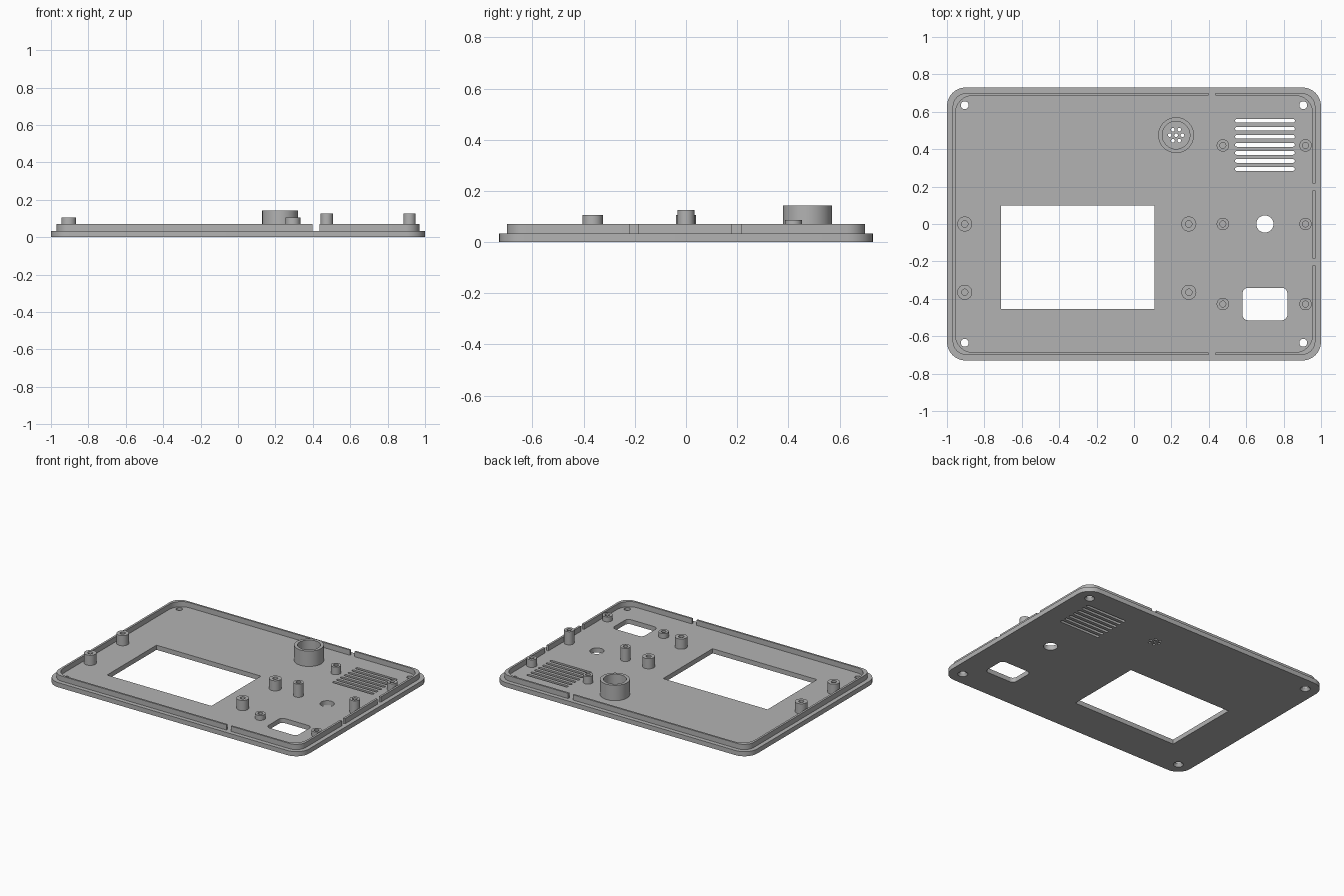
import bpy, bmesh
from math import sin, cos, pi, radians

cube = bpy.data.objects.get("Cube")
if cube:
    bpy.data.objects.remove(cube)

grey = bpy.data.materials.new("grey plastic")
grey.use_nodes = True
grey.diffuse_color = (0.45, 0.45, 0.45, 1)
grey.node_tree.nodes["Principled BSDF"].inputs["Base Color"].default_value = (0.45, 0.45, 0.45, 1)

FLOOR, LIP_TOP = 0.033, 0.07


def circle(x, y, r, n=32):
    return [(x + r * cos(2 * pi * i / n), y + r * sin(2 * pi * i / n)) for i in range(n)]


def rounded(x, y, hx, hy, r, n=8):
    """Rectangle outline with rounded corners, given by centre and half sizes."""
    pts = []
    for k, (sx, sy) in enumerate([(1, 1), (-1, 1), (-1, -1), (1, -1)]):
        for i in range(n + 1):
            a = pi / 2 * (k + i / n)
            pts.append((x + sx * (hx - r) + r * cos(a), y + sy * (hy - r) + r * sin(a)))
    return pts


def add_object(name, mesh):
    obj = bpy.data.objects.new(name, mesh)
    bpy.context.collection.objects.link(obj)
    return obj


def slab(name, outlines, z0, z1):
    """Extrude a filled outline; inner outlines become holes."""
    curve = bpy.data.curves.new(name, 'CURVE')
    curve.dimensions = '2D'
    curve.fill_mode = 'BOTH'
    curve.extrude = (z1 - z0) / 2
    for pts in outlines:
        spline = curve.splines.new('POLY')
        spline.points.add(len(pts) - 1)
        for p, (x, y) in zip(spline.points, pts):
            p.co = (x, y, 0, 1)
        spline.use_cyclic_u = True
    temp = add_object("temp", curve)
    deps = bpy.context.evaluated_depsgraph_get()
    mesh = bpy.data.meshes.new_from_object(temp.evaluated_get(deps))
    bpy.data.objects.remove(temp)
    bm = bmesh.new()
    bm.from_mesh(mesh)
    bmesh.ops.remove_doubles(bm, verts=bm.verts, dist=1e-5)
    bmesh.ops.recalc_face_normals(bm, faces=bm.faces)
    bmesh.ops.translate(bm, verts=bm.verts, vec=(0, 0, (z0 + z1) / 2))
    bm.to_mesh(mesh)
    bm.free()
    mesh.materials.clear()
    mesh.materials.append(grey)
    obj = add_object(name, mesh)
    bpy.ops.object.select_all(action='DESELECT')
    obj.select_set(True)
    bpy.context.view_layer.objects.active = obj
    bpy.ops.object.shade_smooth_by_angle(angle=radians(30))
    return obj


def cut(obj, name, bm):
    """Subtract a helper mesh from an object."""
    mesh = bpy.data.meshes.new(name)
    bm.to_mesh(mesh)
    bm.free()
    mesh.materials.append(grey)
    cutter = add_object(name, mesh)
    cutter.hide_render = True
    cutter.hide_viewport = True
    cutter.display_type = 'WIRE'
    mod = obj.modifiers.new(name, 'BOOLEAN')
    mod.operation = 'DIFFERENCE'
    mod.solver = 'EXACT'
    mod.object = cutter


# Panel with screen, button, socket, vent, sound and screw openings
screws = [(sx * 0.905, sy * 0.635) for sx in (-1, 1) for sy in (-1, 1)]
outlines = [rounded(0, 0, 1, 0.73, 0.1),
            [(-0.71, -0.455), (0.11, -0.455), (0.11, 0.1), (-0.71, 0.1)],
            circle(0.7, 0, 0.046),
            rounded(0.7, -0.428, 0.12, 0.087, 0.03)]
outlines += [circle(x, y, 0.021) for x, y in screws]
outlines += [rounded(0.7, 0.552 - 0.043 * i, 0.16, 0.01, 0.0099, 4) for i in range(7)]
outlines += [circle(0.225, 0.475, 0.01, 12)]
outlines += [circle(x, y, 0.01, 12) for x, y in circle(0.225, 0.475, 0.034, 6)]
panel = slab("panel", outlines, 0, FLOOR)

# Countersinks under the screw holes
bm = bmesh.new()
for x, y in screws:
    cone = bmesh.ops.create_cone(bm, cap_ends=True, segments=32, radius1=0.036, radius2=0.016, depth=0.03)
    bmesh.ops.translate(bm, verts=cone["verts"], vec=(x, y, 0.01))
cut(panel, "countersink_cutter", bm)

# Raised lip, thicker at the corners, with gaps on three sides
lip = slab("lip", [rounded(0, 0, 0.97, 0.7, 0.075), rounded(0, 0, 0.955, 0.687, 0.095)],
           FLOOR - 0.003, LIP_TOP)
bm = bmesh.new()
for x, y in [(0.417, 0.69), (0.417, -0.69), (0.96, 0.198), (0.96, -0.203)]:
    box = bmesh.ops.create_cube(bm, size=1)["verts"]
    wide, deep = (0.036, 0.1) if abs(y) > 0.5 else (0.1, 0.036)
    bmesh.ops.scale(bm, verts=box, vec=(wide, deep, 0.2))
    bmesh.ops.translate(bm, verts=box, vec=(x, y, 0.05))
cut(lip, "lip_gap_cutter", bm)


# Hollow posts
def post(name, x, y, r, hole, top):
    slab(name, [circle(x, y, r), circle(x, y, hole)], FLOOR - 0.003, top)


for x in (-0.905, 0.293):
    for y in (0, -0.365):
        post("screen_post", x, y, 0.04, 0.017, 0.105)
for x in (0.475, 0.917):
    for y, top in ((0.42, 0.087), (0, 0.126), (-0.428, 0.068)):
        post("board_post", x, y, 0.033, 0.016, top)

# Round sound housing
post("sound_housing", 0.225, 0.475, 0.096, 0.074, 0.142)
